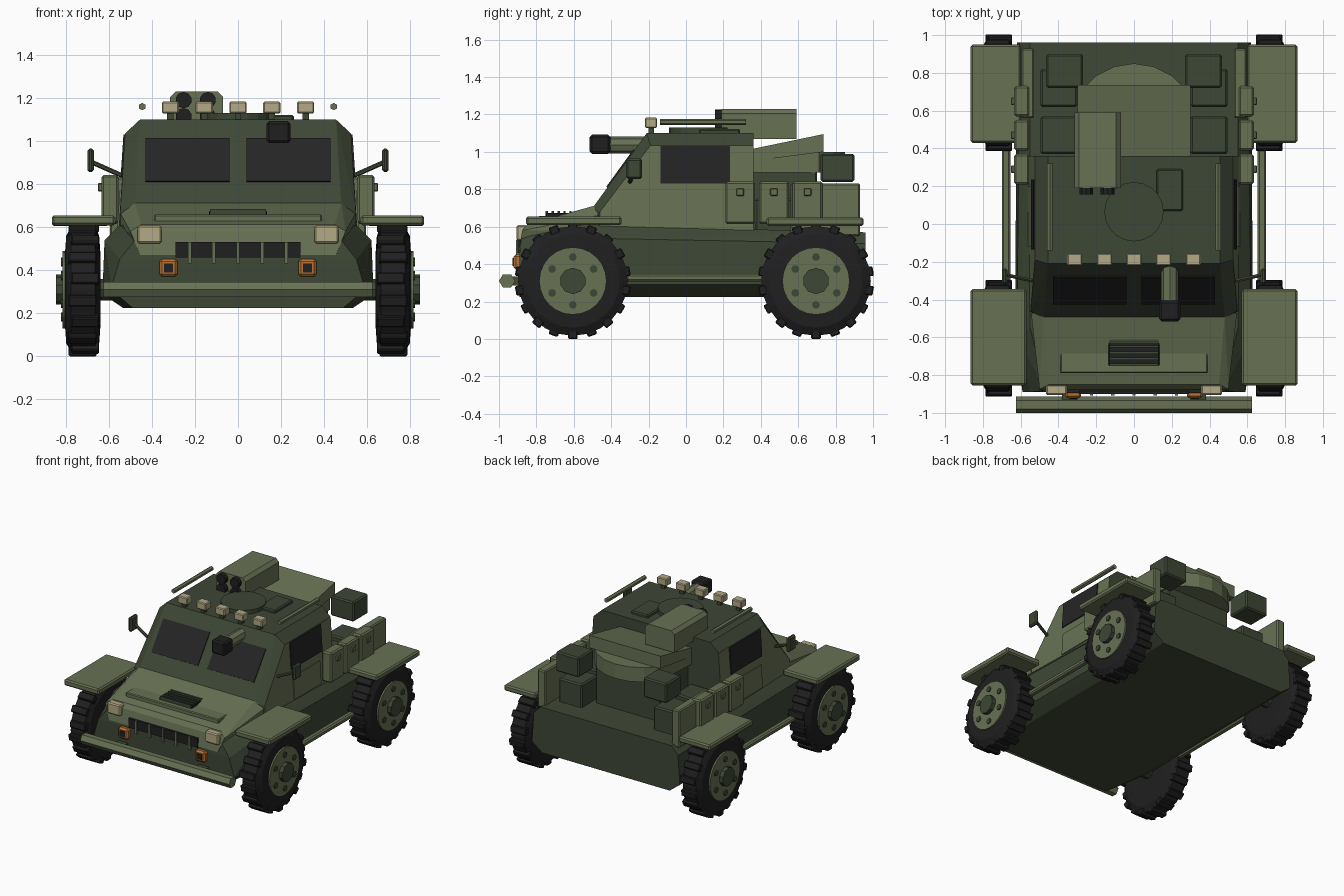
import bpy, bmesh, math
from mathutils import Vector, Matrix

if "Cube" in bpy.data.objects:
    bpy.data.objects.remove(bpy.data.objects["Cube"])


def material(name, r, g, b):
    m = bpy.data.materials.new(name)
    m.diffuse_color = (r, g, b, 1)
    m.use_nodes = True
    m.node_tree.nodes["Principled BSDF"].inputs["Base Color"].default_value = m.diffuse_color
    return m


OLIVE = material("light_olive", .135, .165, .088)
GREEN = material("dark_green", .047, .063, .036)
BLACK = material("black", .014, .014, .015)
GLASS = material("dark_glass", .018, .018, .019)
SAND = material("lamp_sand", .45, .40, .24)
ORANGE = material("signal_orange", .52, .17, .03)


def finish(name, bm, *mats, bevel=0):
    bmesh.ops.recalc_face_normals(bm, faces=bm.faces[:])
    me = bpy.data.meshes.new(name)
    bm.to_mesh(me)
    bm.free()
    for m in mats:
        me.materials.append(m)
    ob = bpy.data.objects.new(name, me)
    bpy.context.collection.objects.link(ob)
    if bevel:
        mod = ob.modifiers.new("edge", 'BEVEL')
        mod.width, mod.segments = bevel, 1
    return ob


def solid(name, pts, *mats, mirror=False, rule=None):
    """Convex solid around points, optionally mirrored in x."""
    if mirror:
        pts = list(pts) + [(-x, y, z) for x, y, z in pts]
    bm = bmesh.new()
    for p in pts:
        bm.verts.new(p)
    res = bmesh.ops.convex_hull(bm, input=bm.verts[:])
    junk = [v for v in bm.verts if not v.link_faces]
    bmesh.ops.delete(bm, geom=junk, context='VERTS')
    bmesh.ops.dissolve_limit(bm, angle_limit=.01, verts=bm.verts[:], edges=bm.edges[:])
    bmesh.ops.recalc_face_normals(bm, faces=bm.faces[:])
    if rule:
        for f in bm.faces:
            f.material_index = rule(f)
    return finish(name, bm, *mats)


def box(name, x, y, z, mat, bevel=.008, both=False):
    """Box from (min, max) ranges; both=True also builds the -x twin."""
    for s in (1, -1) if both else (1,):
        bm = bmesh.new()
        size = [b - a for a, b in (x, y, z)]
        mid = Vector((s * sum(x) / 2, sum(y) / 2, sum(z) / 2))
        bmesh.ops.create_cube(bm, size=1, matrix=Matrix.Translation(mid) @ Matrix.Diagonal((*size, 1)))
        finish(name, bm, mat, bevel=bevel)


def rod(name, a, b, r, mat, n=8, bevel=0):
    a, b = Vector(a), Vector(b)
    m = Matrix.Translation((a + b) / 2) @ (b - a).to_track_quat('Z', 'Y').to_matrix().to_4x4()
    bm = bmesh.new()
    bmesh.ops.create_cone(bm, cap_ends=True, segments=n, radius1=r, radius2=r, depth=(b - a).length, matrix=m)
    return finish(name, bm, mat, bevel=bevel)


def plate(name, quad, mat, t=.007):
    """Thin plate standing off a quad along its normal."""
    q = [Vector(p) for p in quad]
    n = (q[1] - q[0]).cross(q[2] - q[0]).normalized() * t
    solid(name, [p + n for p in q] + [p - n * .4 for p in q], mat)


# Lower hull
solid("hull", [(.49, -.89, .225), (.59, -.89, .31), (.55, -.89, .45), (.47, -.88, .55),
               (.535, -.6, .225), (.63, -.6, .29), (.62, -.6, .54), (.55, -.55, .61),
               (.535, .96, .225), (.62, .96, .29), (.605, .96, .51), (.55, .96, .57)],
      GREEN, mirror=True)

# Hood with raised panel and vent
solid("hood", [(.545, -.47, .58), (.545, -.47, .66), (.48, -.48, .715), (.455, -.895, .47),
               (.50, -.875, .58), (.45, -.85, .612)], OLIVE, mirror=True)
box("hood_panel", (-.39, .39), (-.79, -.66), (.60, .658), OLIVE, .006)
box("hood_vent", (-.135, .135), (-.75, -.61), (.62, .674), BLACK, .004)
for i in range(5):
    y = -.745 + i * .032
    box("vent_slat", (-.13, .13), (y - .006, y + .006), (.65, .684), GREEN, 0)

# Cabin: olive side walls, green everywhere else
solid("cabin", [(.455, -.21, 1.1), (.525, -.19, 1.035), (.48, -.5, .70), (.48, -.5, .58),
                (.547, -.46, .68), (.555, -.46, .58), (.455, .36, 1.1), (.525, .36, 1.035),
                (.555, .36, .58)], GREEN, OLIVE, mirror=True,
      rule=lambda f: int(abs(f.normal.x) > .85))
wy = lambda z: -.5 + (z - .70) * .725
wx = lambda z: .555 - (z - .58) * .066
for s in (1, -1):
    a, b = (.04, .43) if s > 0 else (-.43, -.04)
    plate("windshield_pane", [(a, wy(.81), .81), (b, wy(.81), .81),
                              (b, wy(1.01), 1.01), (a, wy(1.01), 1.01)], GLASS)
    for name, y0, y1, z0, z1, mat in (("side_window", -.135, .235, .83, 1.03, GLASS),
                                      ("door_panel", -.12, .2, .60, .77, OLIVE)):
        q = [(s * wx(z0), y0, z0), (s * wx(z0), y1, z0), (s * wx(z1), y1, z1), (s * wx(z1), y0, z1)]
        plate(name, q if s > 0 else q[::-1], mat)

# Rear superstructure
arc = [(.34 * math.sin(math.radians(d)), .51 + .34 * math.cos(math.radians(d)))
       for d in range(-54, 55, 18)] + [(.3, .35), (-.3, .35)]
solid("rear_turret", [(x, y, z) for x, y in arc for z in (.89, 1.0)], OLIVE)
solid("rear_wedge", [(.3, .35, .95), (.3, .35, 1.015), (.3, .735, 1.0), (.3, .735, 1.095)],
      OLIVE, mirror=True)
box("turret_base", (-.27, .27), (.35, .7), (.55, .9), GREEN)
for y0, y1 in ((.37, .57), (.62, .82)):
    box("deck_box", (.3, .495), (y0, y1), (.56, .75), GREEN, .01, True)
box("upper_box", (.27, .465), (.72, .9), (.84, .99), GREEN, .01, True)

# Launcher on the roof
solid("launcher_box", [(x, y, z) for y in (.19, .59) for x, z in
                       ((-.315, 1.07), (-.07, 1.07), (-.315, 1.205), (-.29, 1.23),
                        (-.095, 1.23), (-.07, 1.205))], OLIVE)
for x in (-.253, -.14):
    for z in (1.19, 1.115):
        rod("launcher_tube", (x, .155, z), (x, .25, z), .038, BLACK, 10)

# Roof gear
rod("round_hatch", (0, .065, 1.08), (0, .065, 1.13), .157, GREEN, 20)
box("square_hatch", (.12, .26), (.07, .29), (1.08, 1.122), GREEN)
for s in (1, -1):
    rod("roof_rail", (s * .445, -.14, 1.16), (s * .445, .32, 1.16), .017, OLIVE, 6)
for i in range(-2, 3):
    box("roof_lamp", (i * .157 - .04, i * .157 + .04), (-.22, -.155), (1.128, 1.183), SAND, .006)
    box("lamp_foot", (i * .157 - .015, i * .157 + .015), (-.2, -.17), (1.09, 1.135), GREEN, 0)

# Front gun
rod("gun_barrel", (.19, -.42, 1.037), (.19, -.17, 1.037), .046, OLIVE, 8)
box("gun_muzzle", (.133, .245), (-.515, -.405), (.99, 1.092), BLACK, .012)

# Nose: grille, lamps, bumper
box("grille", (-.29, .29), (-.9, -.85), (.46, .53), BLACK, 0)
for i in range(-2, 3):
    box("grille_bar", (i * .1125 - .008, i * .1125 + .008), (-.908, -.87), (.43, .53), OLIVE, 0)
box("headlamp", (.355, .467), (-.905, -.85), (.525, .608), SAND, .008, True)
box("signal_lamp", (.28, .365), (-.922, -.87), (.37, .452), ORANGE, .012, True)
box("signal_lens", (.301, .344), (-.927, -.9), (.39, .432), BLACK, 0, True)
solid("bumper", [(x, -.957 + .043 * math.cos(k * math.pi / 3), .31 + .041 * math.sin(k * math.pi / 3))
                 for x in (-.625, .625) for k in range(6)], OLIVE)
box("bumper_mount", (.3, .38), (-.95, -.87), (.285, .335), GREEN, 0, True)

# Fenders, side steps, stowage
box("front_fender", (.57, .865), (-.855, -.345), (.608, .655), OLIVE, .01, True)
box("rear_fender", (.60, .865), (.43, .95), (.605, .65), OLIVE, .01, True)
box("side_step", (.655, .70), (-.32, .43), (.308, .346), OLIVE, .01, True)
for y in (.21, .39, .57):
    box("side_pack", (.555, .635), (y, y + .16), (.615, .842), OLIVE, .01, True)
    box("pack_latch", (.63, .65), (y + .06, y + .1), (.765, .805), OLIVE, .004, True)
box("side_pack_wall", (.53, .595), (.56, .93), (.55, .832), OLIVE, .008, True)

# Mirrors
for s in (1, -1):
    rod("mirror_arm", (s * .54, -.3, .84), (s * .675, -.27, .9), .011, GREEN, 6)
box("mirror", (.67, .7), (-.32, -.235), (.855, .965), GREEN, .01, True)


# Wheels
def wheel(s, y):
    c = Vector((0, y, .31))
    bm = bmesh.new()
    prof = [(.64, 0), (.64, .18), (.645, .25), (.665, .293), (.775, .293), (.798, .25), (.803, .18), (.803, 0)]
    vs = [bm.verts.new((s * x, y, .31 + r)) for x, r in prof]
    es = [bm.edges.new(p) for p in zip(vs, vs[1:])]
    bmesh.ops.spin(bm, geom=vs + es, cent=c, axis=(1, 0, 0), angle=math.tau, steps=24, use_duplicate=False)
    bmesh.ops.remove_doubles(bm, verts=bm.verts[:], dist=.0005)
    finish("tire", bm, BLACK)
    # tread blocks, alternately shifted sideways
    bm = bmesh.new()
    for k in range(18):
        m = (Matrix.Translation(c) @ Matrix.Rotation(k * math.tau / 18, 4, 'X')
             @ Matrix.Translation((s * (.71 + (.012 if k % 2 else 0)), 0, .288))
             @ Matrix.Diagonal((.13, .052, .045, 1)))
        bmesh.ops.create_cube(bm, size=1, matrix=m)
    finish("tire_tread", bm, BLACK, bevel=.006)
    X = lambda x: Vector((s * x, 0, 0))
    rod("wheel_disc", c + X(.70), c + X(.815), .18, OLIVE, 24)
    rod("wheel_cap", c + X(.75), c + X(.845), .07, GREEN, 10)
    rod("axle", c + X(.4), c + X(.66), .05, GREEN, 8)
    for k in range(6):
        a = (k + .5) * math.pi / 3
        p = c + Vector((0, .128 * math.cos(a), .128 * math.sin(a)))
        rod("wheel_bolt", p + X(.80), p + X(.823), .021, GREEN, 8)


for y in (-.605, .695):
    for s in (1, -1):
        wheel(s, y)
